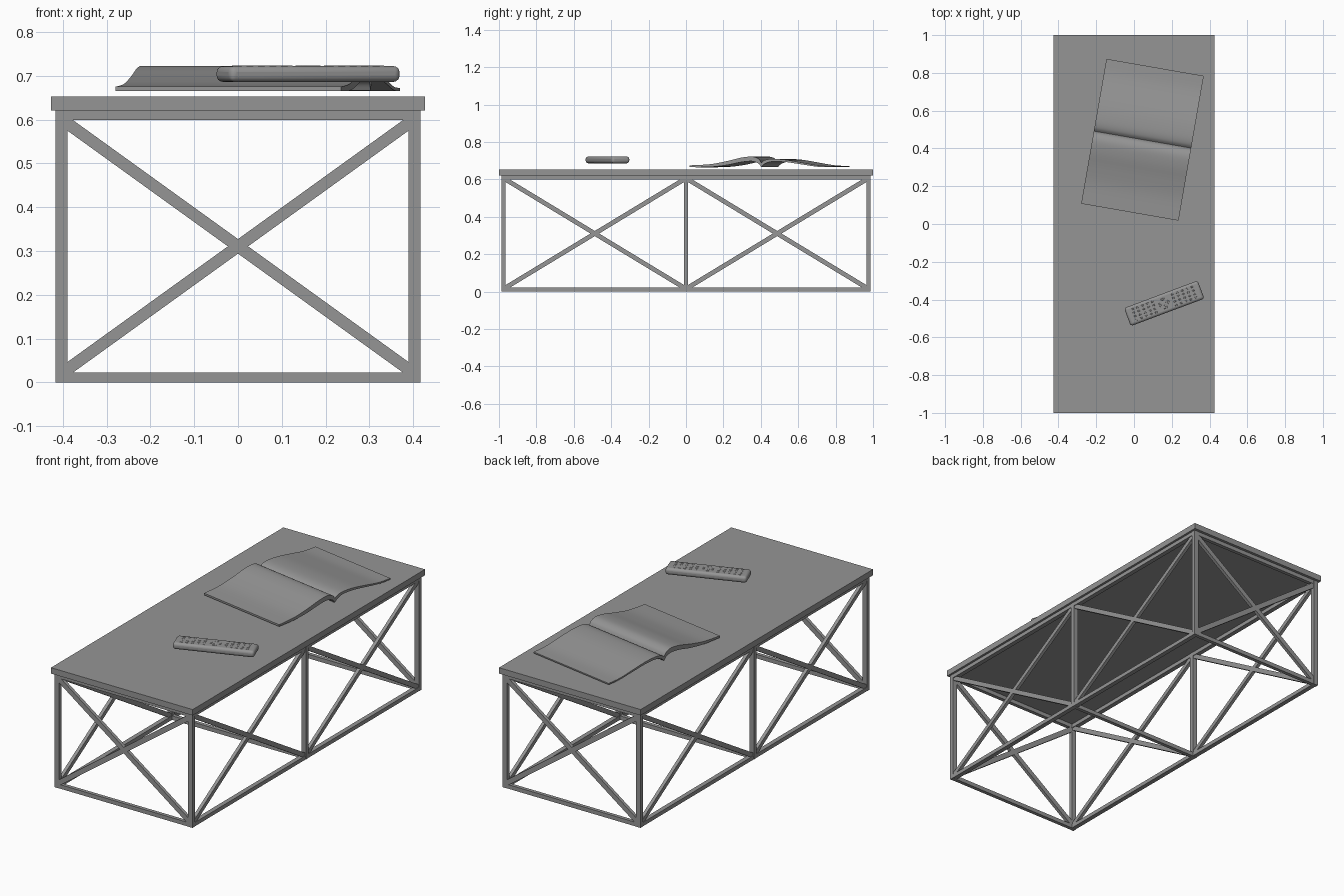
import bpy, bmesh, math
from mathutils import Vector, Matrix

if "Cube" in bpy.data.objects:
    bpy.data.objects.remove(bpy.data.objects["Cube"])

# Dark grey finish shared by every part
dark = bpy.data.materials.new("dark_grey")
dark.diffuse_color = (0.3, 0.3, 0.3, 1)
dark.use_nodes = True
dark.node_tree.nodes["Principled BSDF"].inputs["Base Color"].default_value = dark.diffuse_color


def add(name, bm, world=None):
    me = bpy.data.meshes.new(name)
    bm.to_mesh(me)
    bm.free()
    me.materials.append(dark)
    ob = bpy.data.objects.new(name, me)
    bpy.context.collection.objects.link(ob)
    if world:
        ob.matrix_world = world
    return ob


def box(name, center, size, bevel=0, segments=3, world=None):
    bm = bmesh.new()
    bmesh.ops.create_cube(bm, size=1, matrix=Matrix.Translation(center) @ Matrix.Diagonal((*size, 1)))
    ob = add(name, bm, world)
    if bevel:
        m = ob.modifiers.new("Bevel", "BEVEL")
        m.width, m.segments = bevel, segments
    return ob


def brace(name, a, b, inward, width=0.024, depth=0.018):
    """Flat bar from a to b lying in the plane whose normal is inward."""
    a, b, n = Vector(a), Vector(b), Vector(inward)
    d = (b - a).normalized()
    rot = Matrix((d, n.cross(d), n)).transposed().to_4x4()
    return box(name, (0, 0, 0), ((b - a).length, width, depth),
               world=Matrix.Translation((a + b) / 2) @ rot)


# Table top
box("table_top", (0, 0, 0.637), (0.854, 2.0, 0.032))

# Metal frame
X, Y, H, T = 0.403, 0.975, 0.621, 0.022
for sx, side in ((-1, "left"), (1, "right")):
    for y, pos in ((-Y, "front"), (0, "middle"), (Y, "back")):
        box(f"{side}_{pos}_post", (sx * X, y, H / 2), (0.027, T, H))
    for z, lvl in ((T / 2, "lower"), (H - T / 2, "upper")):
        box(f"{side}_{lvl}_rail", (sx * X, 0, z), (0.025, 2 * Y + T - 0.002, T - 0.001))
    for y0, y1, bay in ((-Y, 0, "front"), (0, Y, "back")):
        for za, zb, lean in ((0.015, H - 0.015, "rising"), (H - 0.015, 0.015, "falling")):
            brace(f"{side}_{bay}_{lean}_brace", (sx * X, y0, za), (sx * X, y1, zb), (1, 0, 0))
for y, pos in ((-Y, "front"), (0, "middle"), (Y, "back")):
    for z, lvl in ((T / 2, "lower"), (H - T / 2, "upper")):
        if pos != "middle" or lvl == "lower":
            box(f"{pos}_{lvl}_crossbar", (0, y, z), (2 * X, T - 0.002, T))
    if pos != "middle":
        for za, zb, lean in ((0.02, H - 0.02, "rising"), (H - 0.02, 0.02, "falling")):
            brace(f"{pos}_{lean}_brace", (-X, y, za), (X, y, zb), (0, 1, 0), 0.027)


# Open magazine: page profiles (along its length, height) swept across its width
def smooth_profile(pts, steps=5):
    out = []
    for i in range(len(pts) - 1):
        p = [Vector(pts[min(max(i + k, 0), len(pts) - 1)]) for k in (-1, 0, 1, 2)]
        for s in range(steps):
            t = s / steps
            out.append(0.5 * (2 * p[1] + (p[2] - p[0]) * t + (2 * p[0] - 5 * p[1] + 4 * p[2] - p[3]) * t * t
                              + (3 * p[1] - p[0] - 3 * p[2] + p[3]) * t ** 3))
    return out + [Vector(pts[-1])]


def pages(name, top, bottom, width):
    up, low = smooth_profile(top), smooth_profile(bottom)
    n = len(up)
    bm = bmesh.new()
    a, b = [[bm.verts.new((x, p.x, p.y)) for p in up + low[::-1]] for x in (-width / 2, width / 2)]
    for i in range(2 * n):
        j = (i + 1) % (2 * n)
        bm.faces.new((a[i], a[j], b[j], b[i]))
    for r in (a, b):
        for i in range(n - 1):
            bm.faces.new((r[i], r[i + 1], r[2 * n - 2 - i], r[2 * n - 1 - i]))
    bmesh.ops.recalc_face_normals(bm, faces=bm.faces)
    return add(name, bm, Matrix.Translation((0.045, 0.447, 0)) @ Matrix.Rotation(math.radians(-9.9), 4, "Z"))


near = pages("magazine_near_pages",
             [(-0.39, 0.675), (-0.28, 0.681), (-0.19, 0.697), (-0.11, 0.716), (-0.05, 0.722), (-0.015, 0.71), (0, 0.689)],
             [(-0.39, 0.665), (-0.28, 0.666), (-0.19, 0.676), (-0.11, 0.692), (-0.05, 0.697), (-0.015, 0.685), (0, 0.666)],
             0.523)
far = pages("magazine_far_pages",
            [(0, 0.689), (0.02, 0.703), (0.06, 0.709), (0.13, 0.705), (0.22, 0.69), (0.31, 0.675), (0.388, 0.672)],
            [(0, 0.666), (0.02, 0.684), (0.06, 0.695), (0.13, 0.693), (0.22, 0.68), (0.31, 0.667), (0.388, 0.665)],
            0.523)

# Remote control: rounded body with a grid of keys
R = Matrix.Translation((0.16, -0.42, 0.704)) @ Matrix.Rotation(math.radians(20.5), 4, "Z")
body = box("remote_body", (0, 0, 0), (0.416, 0.102, 0.036), 0.014, 4, R)
for i in range(13):
    for j in range(4):
        if not 5 <= i <= 7:
            box(f"remote_key_{i}_{j}", (-0.168 + i * 0.028, (j - 1.5) * 0.02, 0.017),
                (0.014, 0.01, 0.004), 0.002, 1, R)
for k in range(4):
    ang = k * math.pi / 2
    box(f"remote_direction_key_{k}", (0.023 * math.cos(ang), 0.023 * math.sin(ang), 0.017),
        (0.012, 0.022, 0.004) if k % 2 == 0 else (0.022, 0.012, 0.004), 0.002, 1, R)
box("remote_center_key", (0, 0, 0.017), (0.02, 0.02, 0.004), 0.003, 2, R)

# Smooth the curved parts
for ob in (near, far, body):
    bpy.ops.object.select_all(action="DESELECT")
    bpy.context.view_layer.objects.active = ob
    ob.select_set(True)
    bpy.ops.object.shade_smooth_by_angle(angle=math.radians(35))
